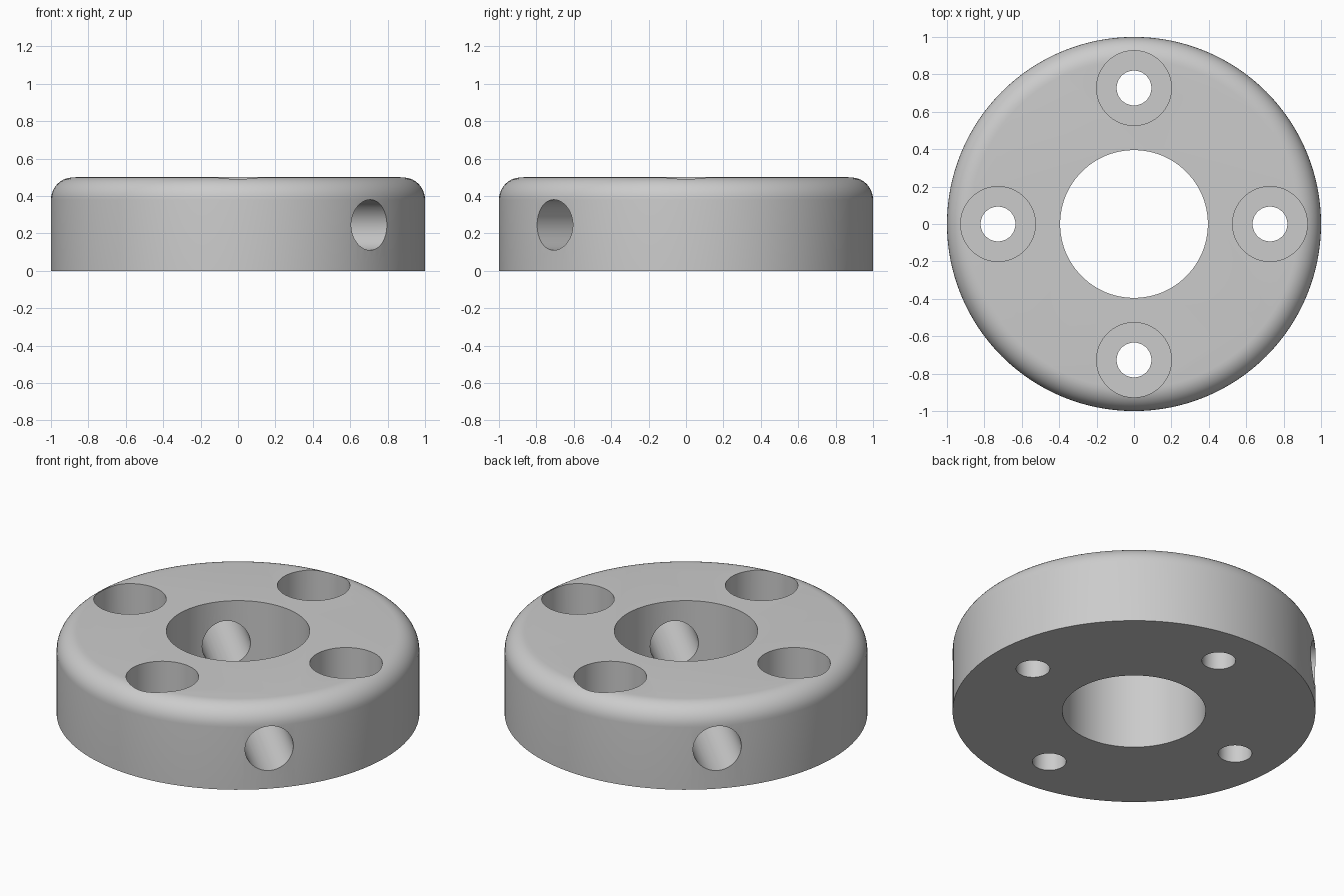
import bpy, bmesh, math
from mathutils import Matrix, Vector

cube = bpy.data.objects.get("Cube")
if cube:
    bpy.data.objects.remove(cube, do_unlink=True)

HEIGHT, OUTER, BORE, FILLET = 0.5, 1.0, 0.395, 0.12
BOLT_CIRCLE, BOLT_R, HEAD_R, HEAD_DEPTH = 0.727, 0.093, 0.2, 0.25
SIDE_R, SIDE_Z = 0.135, 0.245
SEGMENTS = 128

# Plain grey metal
metal = bpy.data.materials.new("grey metal")
metal.use_nodes = True
grey = (0.6, 0.6, 0.6, 1)
metal.diffuse_color = grey
metal.node_tree.nodes["Principled BSDF"].inputs["Base Color"].default_value = grey


def add_object(name, bm):
    bmesh.ops.recalc_face_normals(bm, faces=bm.faces)
    mesh = bpy.data.meshes.new(name)
    bm.to_mesh(mesh)
    bm.free()
    mesh.materials.append(metal)
    obj = bpy.data.objects.new(name, mesh)
    bpy.context.collection.objects.link(obj)
    return obj


def add_cylinder(bm, radius, length, matrix, segments=64):
    bmesh.ops.create_cone(bm, cap_ends=True, segments=segments, radius1=radius,
                          radius2=radius, depth=length, matrix=matrix)


# Collar body: a solid disc with a rounded top rim
profile = [(0, 0), (OUTER, 0)]
for i in range(11):
    a = math.pi / 2 * i / 10
    profile.append((OUTER - FILLET + FILLET * math.cos(a),
                    HEIGHT - FILLET + FILLET * math.sin(a)))
profile.append((0, HEIGHT))
bm = bmesh.new()
verts = [bm.verts.new((x, 0, z)) for x, z in profile]
edges = [bm.edges.new(pair) for pair in zip(verts, verts[1:])]
bmesh.ops.spin(bm, geom=verts + edges, cent=(0, 0, 0), axis=(0, 0, 1),
               angle=math.tau, steps=SEGMENTS, use_duplicate=False)
bmesh.ops.remove_doubles(bm, verts=bm.verts, dist=0.0001)
bmesh.ops.dissolve_limit(bm, angle_limit=0.001, verts=bm.verts,
                         edges=[e for e in bm.edges
                                if all(abs(f.normal.z) > 0.999 for f in e.link_faces)])
collar = add_object("collar_body", bm)

cutters = []

# Centre bore
bm = bmesh.new()
add_cylinder(bm, BORE, 2, Matrix.Translation((0, 0, HEIGHT / 2)), 96)
cutters.append(add_object("bore_cutter", bm))

# Bolt holes and the wider recesses for their heads
bolts, heads = bmesh.new(), bmesh.new()
for i in range(4):
    place = Matrix.Rotation(math.pi / 2 * i, 4, 'Z') @ Matrix.Translation((BOLT_CIRCLE, 0, 0))
    add_cylinder(bolts, BOLT_R, 2, place)
    add_cylinder(heads, HEAD_R, 1, place @ Matrix.Translation((0, 0, HEIGHT - HEAD_DEPTH + 0.5)))
cutters += [add_object("bolt_hole_cutter", bolts), add_object("bolt_head_cutter", heads)]

# Set screw hole running straight across the collar
bm = bmesh.new()
across = Vector((1, -1, 0)).to_track_quat('Z', 'Y').to_matrix().to_4x4()
add_cylinder(bm, SIDE_R, 3, Matrix.Translation((0, 0, SIDE_Z)) @ across)
cutters.append(add_object("set_screw_cutter", bm))

for cutter in cutters:
    cutter.hide_render = True
    mod = collar.modifiers.new(cutter.name, 'BOOLEAN')
    mod.operation = 'DIFFERENCE'
    mod.solver = 'EXACT'
    mod.object = cutter

# Keep the finished cut, then drop the cutters
bpy.context.view_layer.update()
result = bpy.data.meshes.new_from_object(
    collar.evaluated_get(bpy.context.evaluated_depsgraph_get()))
collar.modifiers.clear()
collar.data = result
for cutter in cutters:
    bpy.data.objects.remove(cutter, do_unlink=True)
result.materials.clear()
result.materials.append(metal)

bpy.ops.object.select_all(action='DESELECT')
collar.select_set(True)
bpy.context.view_layer.objects.active = collar
bpy.ops.object.shade_smooth_by_angle(angle=math.radians(30))
